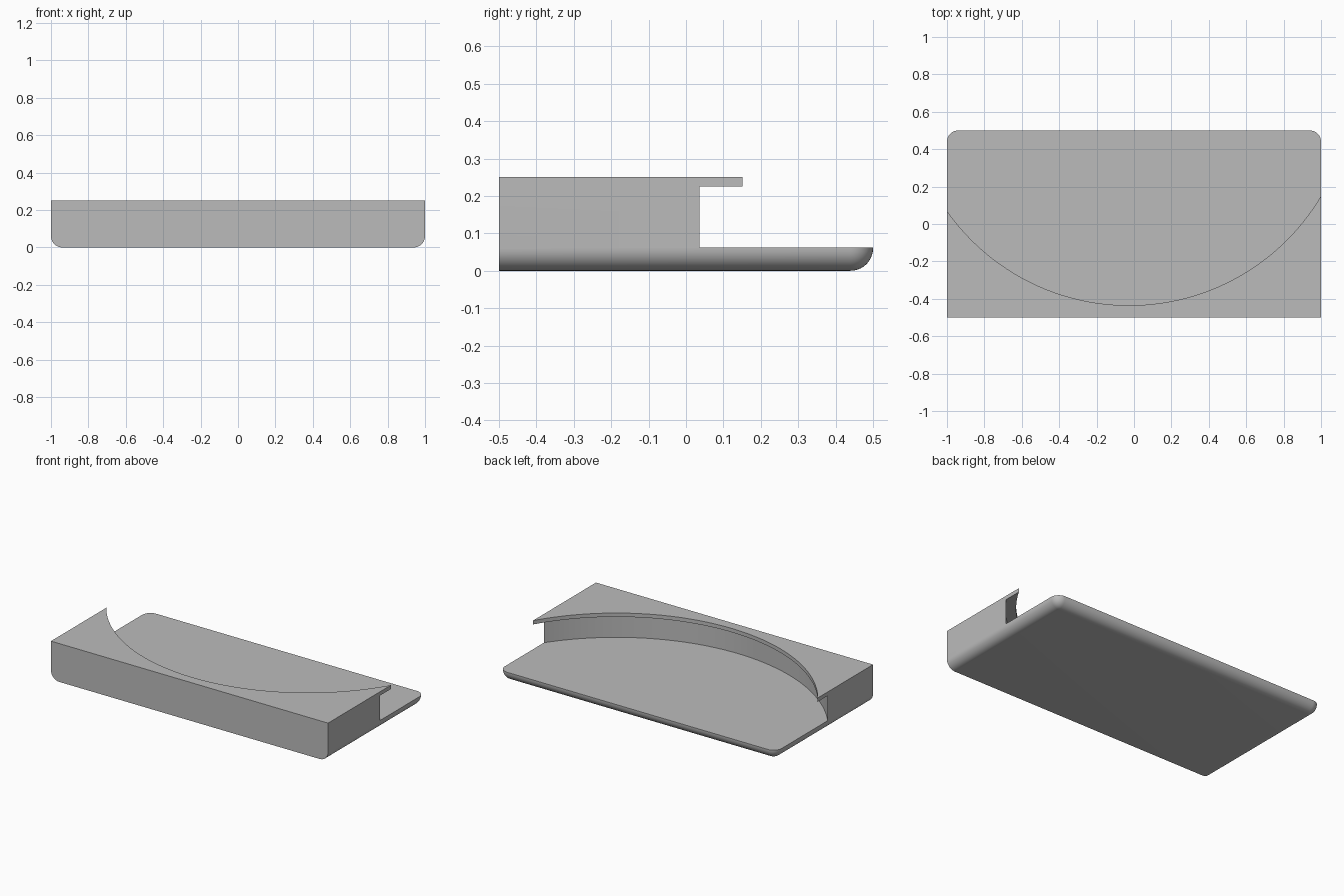
import bpy
import bmesh
import math
from mathutils import Matrix, Vector

old = bpy.data.objects.get("Cube")
if old:
    bpy.data.objects.remove(old, do_unlink=True)

WIDTH, DEPTH, HEIGHT = 2.0, 1.0, 0.25
BASE_TOP, LIP_UNDERSIDE = 0.0625, 0.225
FILLET = 0.06
ARC_CENTRE = Vector((-0.026, 0.757, 0))
LIP_RADIUS, WALL_RADIUS = 1.192, 1.254

grey = bpy.data.materials.new("light_grey")
grey.use_nodes = True
colour = (0.5, 0.5, 0.5, 1)
grey.diffuse_color = colour
grey.node_tree.nodes["Principled BSDF"].inputs["Base Color"].default_value = colour


def to_object(bm, name):
    bmesh.ops.recalc_face_normals(bm, faces=bm.faces)
    mesh = bpy.data.meshes.new(name)
    bm.to_mesh(mesh)
    bm.free()
    mesh.materials.append(grey)
    obj = bpy.data.objects.new(name, mesh)
    bpy.context.collection.objects.link(obj)
    return obj


# Block, rounded along its back uprights and every bottom edge but the front
bm = bmesh.new()
bmesh.ops.create_cube(bm, size=1)
bmesh.ops.scale(bm, vec=(WIDTH, DEPTH, HEIGHT), verts=bm.verts)
bmesh.ops.translate(bm, vec=(0, 0, HEIGHT / 2), verts=bm.verts)


def is_rounded(edge):
    a, b = (v.co for v in edge.verts)
    at_bottom = max(a.z, b.z) < 0.01
    at_back = min(a.y, b.y) > 0
    at_front = max(a.y, b.y) < 0
    upright = abs(a.z - b.z) > 0.1
    return (at_bottom and not at_front) or (upright and at_back)


bmesh.ops.bevel(bm, geom=[e for e in bm.edges if is_rounded(e)], offset=FILLET,
                offset_type='OFFSET', segments=10, profile=0.5, affect='EDGES')
body = to_object(bm, "curved_ledge_body")

# Stepped round cutter: wide under the lip, narrower through the lip
profile = [(0, BASE_TOP), (WALL_RADIUS, BASE_TOP), (WALL_RADIUS, LIP_UNDERSIDE),
           (LIP_RADIUS, LIP_UNDERSIDE), (LIP_RADIUS, 0.4), (0, 0.4)]
bm = bmesh.new()
verts = [bm.verts.new((r, 0, z)) for r, z in profile]
edges = [bm.edges.new(pair) for pair in zip(verts, verts[1:])]
bmesh.ops.spin(bm, geom=verts + edges, cent=(0, 0, 0), axis=(0, 0, 1),
               angle=math.tau, steps=240)
bmesh.ops.remove_doubles(bm, verts=bm.verts, dist=0.0001)
bmesh.ops.transform(bm, matrix=Matrix.Translation(ARC_CENTRE), verts=bm.verts)
cutter = to_object(bm, "recess_cutter")
cutter.hide_render = True

# Carve the recess, leaving a thin base and an overhanging lip
carve = body.modifiers.new("recess", 'BOOLEAN')
carve.operation = 'DIFFERENCE'
carve.solver = 'EXACT'
carve.object = cutter
bpy.ops.object.select_all(action='DESELECT')
body.select_set(True)
bpy.context.view_layer.objects.active = body
bpy.ops.object.modifier_apply(modifier=carve.name)
bpy.data.objects.remove(cutter, do_unlink=True)
bpy.ops.object.shade_smooth_by_angle(angle=math.radians(30))
